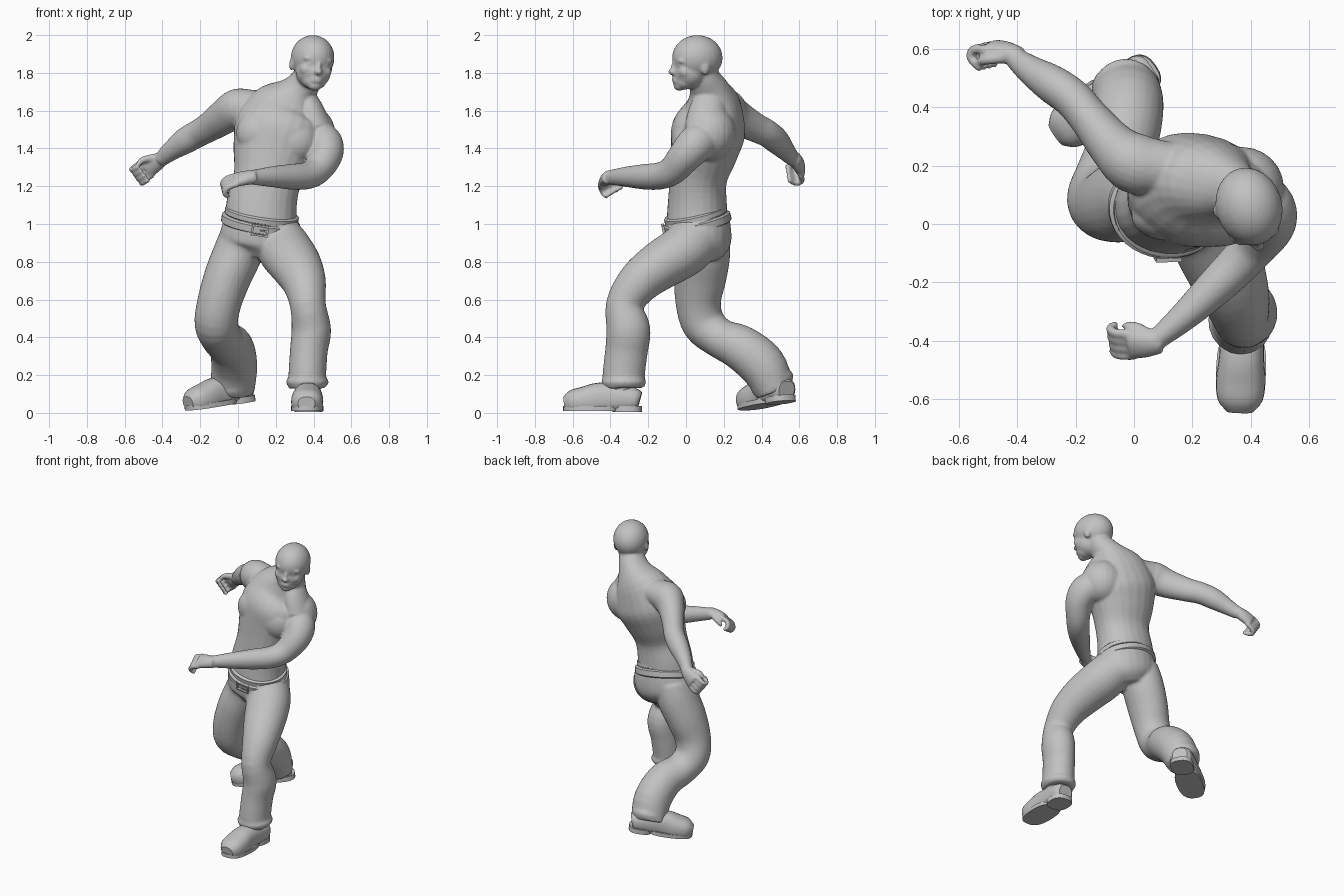
import bpy, bmesh, math
from mathutils import Vector, Matrix

cube = bpy.data.objects.get("Cube")
if cube:
    bpy.data.objects.remove(cube, do_unlink=True)

grey = bpy.data.materials.new("clay_grey")
grey.use_nodes = True
grey.diffuse_color = (0.54, 0.54, 0.54, 1)
grey.node_tree.nodes["Principled BSDF"].inputs["Base Color"].default_value = grey.diffuse_color


def spline(rows, steps):
    """Smooth interpolation through rows of equal length."""
    rows = [Vector(r) for r in rows]
    out = []
    for i in range(len(rows) - 1):
        b, c = rows[i], rows[i + 1]
        a = rows[i - 1] if i else b * 2 - c
        d = rows[i + 2] if i + 2 < len(rows) else c * 2 - b
        for k in range(steps):
            t = k / steps
            out.append(b + (c - a) * (t / 2) + (a * 2 - b * 5 + c * 4 - d) * (t * t / 2)
                       + (b * 3 - a - c * 3 + d) * (t ** 3 / 2))
    return out + [rows[-1]]


def loft(bm, sections, side=(1, 0, 0), side_end=None, steps=4, sides=24, power=2):
    """Skin rounded sections (x, y, z, half width, half depth) along their path."""
    rows = spline(sections, steps)
    first, last = Vector(side), Vector(side_end or side)
    rings = []
    for i, r in enumerate(rows):
        ahead, behind = rows[min(i + 1, len(rows) - 1)], rows[max(i - 1, 0)]
        t = (Vector(ahead[:3]) - Vector(behind[:3])).normalized()
        u = first.lerp(last, i / (len(rows) - 1))
        u = (u - t * u.dot(t)).normalized()
        w = t.cross(u)
        ring = []
        for k in range(sides):
            c, s = math.cos(math.tau * k / sides), math.sin(math.tau * k / sides)
            c = math.copysign(abs(c) ** (2 / power), c)
            s = math.copysign(abs(s) ** (2 / power), s)
            ring.append(bm.verts.new(Vector(r[:3]) + u * (r[3] * c) + w * (r[4] * s)))
        rings.append(ring)
    for a, b in zip(rings, rings[1:]):
        for k in range(sides):
            j = (k + 1) % sides
            bm.faces.new((a[k], a[j], b[j], b[k]))
    bm.faces.new(rings[0][::-1])
    bm.faces.new(rings[-1])
    return [v for ring in rings for v in ring]


def blob(bm, centre, radii, frame=Matrix()):
    m = frame @ Matrix.Translation(centre) @ Matrix.Diagonal((*radii, 1))
    bmesh.ops.create_uvsphere(bm, u_segments=24, v_segments=16, radius=1, matrix=m)


def finish(bm, name, voxel=0, relax=0):
    bmesh.ops.recalc_face_normals(bm, faces=bm.faces)
    mesh = bpy.data.meshes.new(name)
    bm.to_mesh(mesh)
    bm.free()
    ob = bpy.data.objects.new(name, mesh)
    bpy.context.collection.objects.link(ob)
    mesh.materials.append(grey)
    if voxel:
        blend = ob.modifiers.new("blend", 'REMESH')
        blend.mode = 'VOXEL'
        blend.voxel_size = voxel
        blend.use_smooth_shade = True
        soft = ob.modifiers.new("soften", 'SMOOTH')
        soft.factor = 0.5
        soft.iterations = relax
    else:
        bpy.ops.object.select_all(action='DESELECT')
        ob.select_set(True)
        bpy.context.view_layer.objects.active = ob
        bpy.ops.object.shade_smooth_by_angle(angle=math.radians(40))
    return ob


def hand(bm, wrist, along, palm, curl):
    """Half-closed hand: palm, four bent fingers and a thumb."""
    d = Vector(along).normalized()
    n = Vector(palm)
    n = (n - d * n.dot(d)).normalized()
    s = d.cross(n)
    s = s if s.z > 0 else -s

    def at(f, p, o, a, b):
        return (*(Vector(wrist) + d * f + n * p + s * o), a, b)
    loft(bm, [at(-.03, 0, 0, .038, .036), at(.03, 0, 0, .05, .034), at(.085, .005, 0, .055, .026)], s)
    for i in range(4):
        o = (i - 1.5) * .03
        r = .016
        loft(bm, [at(.07, .005, o, r, r), at(.125, .02, o, r, r), at(.15 - curl * .02, .055, o, r, r),
                  at(.14 - curl * .06, .08, o, r * .8, r * .8)], s, sides=12)
    loft(bm, [at(.01, .01, .03, .022, .022), at(.06, .035, .055, .018, .018),
              at(.1, .06, .045, .012, .012)], d, sides=12)


# Upper body: trunk and neck
bm = bmesh.new()
loft(bm, [(.12, .06, 1, .19, .165), (.125, .06, 1.1, .187, .157), (.155, .065, 1.24, .18, .152),
          (.185, .095, 1.38, .215, .178), (.22, .12, 1.5, .24, .195), (.262, .14, 1.61, .2, .152),
          (.32, .125, 1.7, .105, .11), (.365, .095, 1.77, .08, .087), (.385, .07, 1.84, .075, .08)],
     (1, -.05, -.15), (.9, -.25, -.3), power=2.15)

# Chest muscles, barely proud of the trunk
for centre in ((.12, .03, 1.48), (.29, .01, 1.44)):
    blob(bm, centre, (.13, .088, .12))
# Left shoulder blade, and the slope from neck to shoulder
blob(bm, (.37, .125, 1.48), (.145, .14, .15))
loft(bm, [(.34, .13, 1.69, .06, .07), (.38, .115, 1.6, .075, .1), (.41, .1, 1.5, .09, .11)])

# Right arm, reaching back
loft(bm, [(.2, .18, 1.61, .09, .09), (.08, .195, 1.62, .095, .09), (0, .21, 1.612, .105, .105),
          (-.07, .265, 1.57, .085, .095), (-.15, .36, 1.515, .07, .08), (-.21, .43, 1.48, .068, .073),
          (-.28, .48, 1.44, .066, .07), (-.35, .525, 1.39, .052, .054), (-.41, .57, 1.34, .037, .04)],
     (.6, .8, 0))
hand(bm, (-.42, .583, 1.335), (-.7, .3, -.45), (.1, -1, -.1), 1)

# Left arm, folded across the front
loft(bm, [(.33, .14, 1.47, .1, .09), (.41, .1, 1.455, .1, .095), (.456, .05, 1.42, .102, .1),
          (.462, -.005, 1.36, .09, .09), (.417, -.07, 1.285, .078, .077), (.36, -.135, 1.255, .073, .072),
          (.28, -.215, 1.25, .066, .068), (.18, -.31, 1.25, .052, .055), (.08, -.395, 1.247, .037, .04)],
     (.7, -.7, 0))
hand(bm, (.065, -.41, 1.246), (-1, -.1, -.1), (.05, .5, -.85), .3)

# Head
frame = (Matrix.Translation((.395, .06, 1.88)) @ Matrix.Rotation(math.radians(17), 4, 'Z')
         @ Matrix.Rotation(math.radians(7), 4, 'Y'))
blob(bm, (0, 0, 0), (.114, .136, .12), frame)
blob(bm, (0, -.04, -.075), (.094, .092, .09), frame)
blob(bm, (0, -.07, -.125), (.066, .055, .045), frame)
blob(bm, (0, -.095, -.148), (.038, .03, .028), frame)
blob(bm, (0, -.125, -.055), (.014, .02, .04), frame)
blob(bm, (0, -.136, -.075), (.023, .022, .017), frame)
for z in (-.112, -.126):
    blob(bm, (0, -.118, z), (.032, .018, .008), frame)
for s in (-1, 1):
    blob(bm, (s * .04, -.106, -.01), (.042, .02, .014), frame)
    blob(bm, (s * .04, -.104, -.035), (.024, .018, .014), frame)
    blob(bm, (s * .05, -.082, -.068), (.038, .036, .036), frame)
    blob(bm, (s * .105, .015, -.045), (.014, .024, .036), frame)
finish(bm, "upper_body", .007, 9)

# Trousers
bm = bmesh.new()
loft(bm, [(.12, .06, 1.03, .195, .17), (.12, .065, .95, .215, .175), (.115, .07, .88, .2, .165),
          (.1, .07, .82, .11, .11)], (1, 0, -.15))
loft(bm, [(.03, .08, .95, .12, .145), (0, .09, .85, .13, .145), (-.055, .075, .72, .125, .14),
          (-.1, .065, .58, .117, .12), (-.115, .095, .47, .115, .115), (-.085, .18, .395, .11, .105),
          (-.035, .29, .345, .118, .12), (-.02, .405, .25, .122, .125), (-.03, .47, .12, .118, .105)])
loft(bm, [(.2, .07, .94, .13, .14), (.25, -.01, .86, .145, .14), (.308, -.14, .778, .137, .13),
          (.35, -.25, .69, .117, .115), (.37, -.325, .57, .095, .1), (.388, -.305, .44, .105, .117),
          (.375, -.315, .33, .1, .113), (.367, -.33, .2, .1, .112), (.367, -.33, .13, .1, .11)])
# Bunched fabric above the hems
for x, y, z, tilt in ((.367, -.33, .165, 0), (-.028, .457, .16, .3)):
    loft(bm, [(x, y - tilt * .04, z + .025, .095, .105), (x, y, z, .115, .12),
              (x, y + tilt * .04, z - .025, .1, .11)])
finish(bm, "trousers", .01, 6)

# Waistband and belt follow the tilted hip line
hip, up = Vector((.12, .06, 1.01)), Vector((.15, -.23, 1)).normalized()
for name, low, high, grow in (("belt", -.03, .022, .009), ("waistband", .02, .06, -.003)):
    bm = bmesh.new()
    levels = (low, low + .008, high - .008, high)
    loft(bm, [(*(hip + up * h), .2 + grow + g, .172 + grow + g)
              for h, g in zip(levels, (-.01, 0, 0, -.01))], (1, 0, -.15), steps=1, sides=40)
    finish(bm, name)

# Belt buckle: a frame with a cross pin
bm = bmesh.new()
tilt = Vector((0, 0, 1)).rotation_difference(up).to_matrix().to_4x4()
spot = Matrix.Translation(hip) @ tilt @ Matrix.Translation((0, -.183, -.004))
for x, z, w, h in ((0, .026, .09, .01), (0, -.026, .09, .01), (-.04, 0, .01, .055),
                   (.04, 0, .01, .055), (.02, 0, .04, .008)):
    bmesh.ops.create_cube(bm, size=1, matrix=spot @ Matrix.Translation((x, 0, z))
                          @ Matrix.Diagonal((w, .014, h, 1)))
finish(bm, "belt_buckle")


def shoe(name, frame):
    """Boot pointing along its own -y, with heel and forefoot soles."""
    bm = bmesh.new()
    upper = loft(bm, [(0, .19, .06, .05, .045), (0, .165, .065, .07, .06), (0, .08, .07, .075, .075),
                      (0, -.02, .07, .077, .085), (0, -.1, .055, .085, .08), (0, -.17, .05, .077, .066),
                      (0, -.21, .045, .045, .035)], steps=3, power=2.4)
    for v in upper:
        v.co.z = max(v.co.z, .015)
    loft(bm, [(0, .09, .03, .065, .08), (0, .08, .15, .065, .075)], steps=1)
    for y, length, width, low in ((-.065, .15, .086, .006), (.125, .078, .074, 0)):
        loft(bm, [(0, y, low, width, length), (0, y, .032, width, length)],
             steps=1, power=2.6)
    finish(bm, name).matrix_world = frame


shoe("left_shoe", Matrix.Translation((.37, -.435, .005)) @ Matrix.Rotation(math.radians(-2), 4, 'Z'))
shoe("right_shoe", Matrix.Translation((-.09, .43, .037)) @ Matrix.Rotation(math.radians(-55), 4, 'Z')
     @ Matrix.Rotation(math.radians(8), 4, 'X'))
